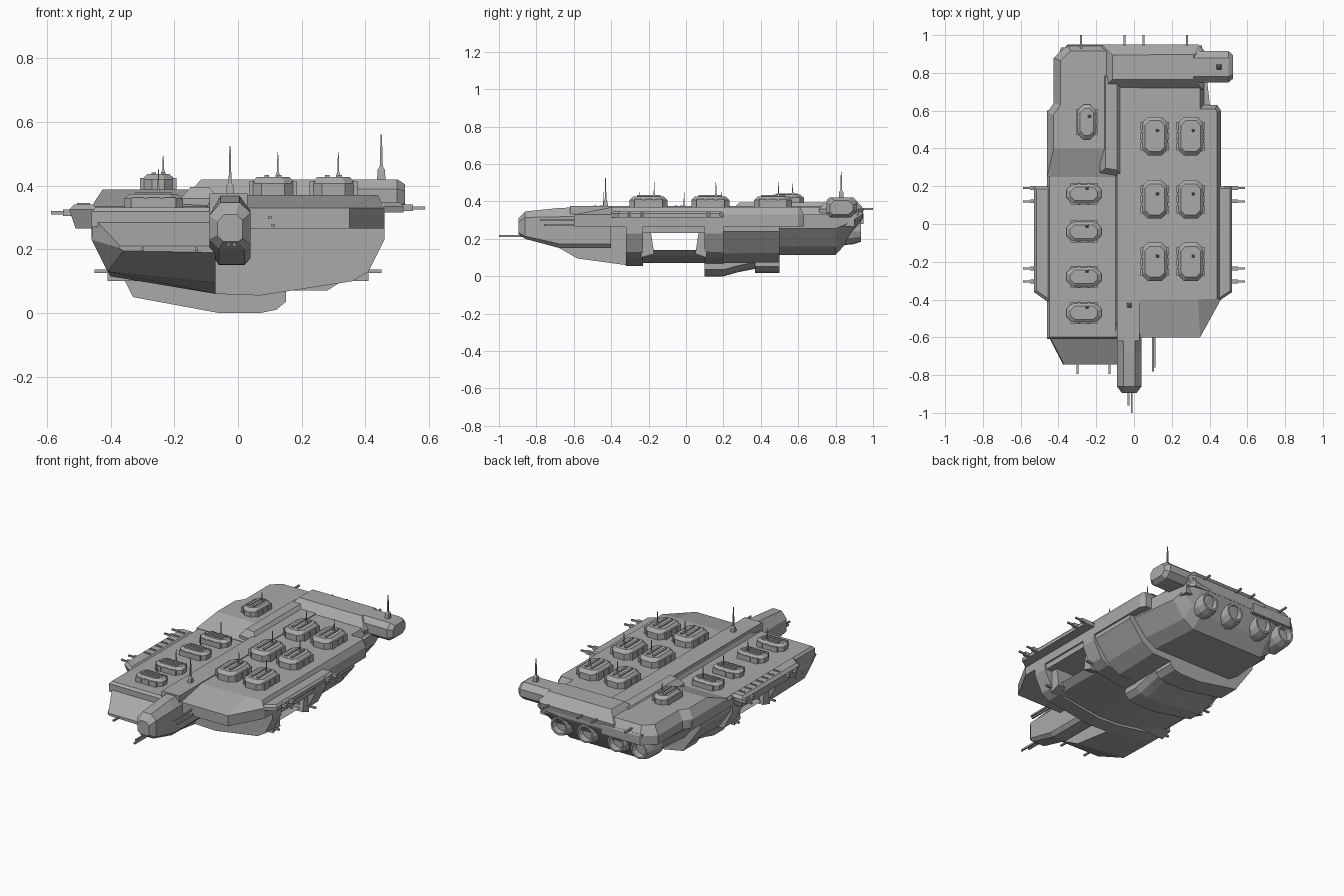
import bpy, bmesh, math
from mathutils import Vector

grey = bpy.data.materials.new("hull_grey")
grey.diffuse_color = (0.4, 0.4, 0.4, 1)


def loft(name, rings):
    """Skin matching rings of 3D points and cap both ends."""
    bm = bmesh.new()
    vs = [[bm.verts.new(p) for p in r] for r in rings]
    n = len(rings[0])
    for a, b in zip(vs, vs[1:]):
        for i in range(n):
            j = (i + 1) % n
            bm.faces.new((a[i], a[j], b[j], b[i]))
    bm.faces.new(vs[0])
    bm.faces.new(vs[-1])
    bmesh.ops.recalc_face_normals(bm, faces=bm.faces)
    me = bpy.data.meshes.new(name)
    bm.to_mesh(me)
    bm.free()
    me.materials.append(grey)
    ob = bpy.data.objects.new(name, me)
    bpy.context.collection.objects.link(ob)
    return ob


def along_y(name, *sections):
    """Loft of (y, [(x, z)...]) cross-sections."""
    return loft(name, [[(x, y, z) for x, z in s] for y, s in sections])


def box(name, x0, x1, y0, y1, z0, z1):
    q = [(x0, z0), (x1, z0), (x1, z1), (x0, z1)]
    return along_y(name, (y0, q), (y1, q))


def inset(pts, d):
    """Mitred inward offset of a counter-clockwise outline."""
    out = []
    for i, p in enumerate(pts):
        p = Vector(p)
        e1 = (p - Vector(pts[i - 1])).normalized()
        e2 = (Vector(pts[(i + 1) % len(pts)]) - p).normalized()
        n1, n2 = Vector((-e1.y, e1.x)), Vector((-e2.y, e2.x))
        out.append(p + (n1 + n2) * d / (1 + n1.dot(n2)))
    return out


def slab(name, pts, z0, z1, z2, d, ymin=-9, d0=0):
    """Deck plate with chamfered top; ymin pulls the top front edge back."""
    top = [(p[0], max(p[1], ymin), z2) for p in inset(pts, d)]
    low = [(p[0], p[1], z0) for p in inset(pts, d0)]
    return loft(name, [low, [(x, y, z1) for x, y in pts], top])


def octagon(cx, cy, w, l, c):
    a, b = w / 2, l / 2
    return [(cx + x, cy + y) for x, y in ((-a + c, -b), (a - c, -b), (a, -b + c), (a, b - c),
                                          (a - c, b), (-a + c, b), (-a, b - c), (-a, -b + c))]


def antenna(name, x, y, z0, zb, z1, r=0.011):
    steps = ((z0, r), (zb - 0.01, r * 0.8), (zb, r * 0.35), (z1, r * 0.15))
    loft(name, [[(x - s, y - s, z), (x + s, y - s, z), (x + s, y + s, z), (x - s, y + s, z)]
                for z, s in steps])


# decks
slab("starboard_deck", [(-0.1, -0.6), (0.35, -0.6), (0.46, -0.4), (0.46, 0.6), (0.44, 0.63),
                        (0.37, 0.63), (0.37, 0.9), (-0.1, 0.9)], 0.265, 0.33, 0.37, 0.02, -0.4)
slab("port_deck", [(-0.46, -0.61), (-0.08, -0.61), (-0.08, 0.6), (-0.46, 0.6)],
     0.27, 0.318, 0.332, 0.012)
slab("port_aft_deck", [(-0.46, 0.25), (-0.08, 0.25), (-0.08, 0.95), (-0.35, 0.95), (-0.425, 0.88),
                       (-0.425, 0.64), (-0.46, 0.59)], 0.28, 0.335, 0.388, 0.035, 0.4)
slab("stern_ridge", [(-0.17, 0.71), (0.37, 0.71), (0.37, 0.92), (0.34, 0.95), (-0.17, 0.95)],
     0.30, 0.36, 0.42, 0.055, d0=0.01)
slab("spine_wall", [(-0.18, 0.27), (-0.06, 0.25), (-0.06, 0.78), (-0.18, 0.82)],
     0.33, 0.36, 0.395, 0.03)
box("centre_runway", -0.09, 0.03, -0.62, 0.74, 0.3, 0.375)

# stern outrigger bar
bar = [(0.75, 0.335), (0.77, 0.315), (0.88, 0.315), (0.915, 0.345),
       (0.915, 0.39), (0.88, 0.42), (0.78, 0.42), (0.75, 0.39)]
loft("stern_outrigger", [[(0.3, y, z) for y, z in bar], [(0.5, y, z) for y, z in bar],
                         [(0.525, 0.83 + (y - 0.83) * 0.75, 0.367 + (z - 0.367) * 0.7) for y, z in bar]])

# prow
def prow_ring(z0, z1, k=1.0):
    pts = ((-0.035, 1), (-0.015, 1), (0.065, 0.78), (0.065, 0.1), (0.045, 0),
           (-0.035, 0), (-0.065, 0.2), (-0.065, 0.72))
    pts = ((-0.03, 1), (0.03, 1)) + pts[2:]
    return [(-0.025 + x * k, z0 + t * (z1 - z0)) for x, t in pts]

along_y("prow", (-0.895, prow_ring(0.225, 0.31, 0.6)), (-0.86, prow_ring(0.2, 0.347)),
        (-0.68, prow_ring(0.152, 0.365)), (-0.4, prow_ring(0.15, 0.375)))

# port bow jaw
along_y("port_bow_hull",
        (-0.745, [(-0.37, 0.21), (-0.375, 0.205), (-0.36, 0.195), (-0.07, 0.19), (-0.07, 0.21)]),
        (-0.58, [(-0.455, 0.3), (-0.46, 0.23), (-0.41, 0.13), (-0.07, 0.095), (-0.07, 0.3)]),
        (-0.32, [(-0.46, 0.3), (-0.46, 0.23), (-0.40, 0.115), (-0.07, 0.06), (-0.07, 0.3)]))

# ribs and open cross bay between them
RIB = [(-0.46, 0.33), (-0.46, 0.23), (-0.40, 0.115), (-0.07, 0.06), (0.07, 0.055),
       (0.36, 0.1), (0.41, 0.13), (0.46, 0.23), (0.46, 0.33)]
for name, y0, y1 in (("front_rib", -0.32, -0.23), ("rear_rib", 0.1, 0.2)):
    along_y(name, (y0, RIB), (y1, RIB))
floor = [(-0.4, 0.14), (-0.38, 0.125), (-0.07, 0.075), (0.07, 0.07), (0.35, 0.11), (0.39, 0.14)]
along_y("bay_floor", (-0.24, floor), (0.11, floor))
box("bay_ceiling", -0.45, 0.45, -0.24, 0.11, 0.232, 0.33)
for name, y, a, b in (("bay_front_wall", -0.24, -0.17, -0.19), ("bay_rear_wall", 0.11, 0.05, 0.07)):
    loft(name, [[(x, y, 0.1), (x, a, 0.12), (x, b, 0.25), (x, y, 0.25)] for x in (-0.41, 0.41)])

# aft hull and sloped stern
def aft(k, z0, z1=0.33):
    pts = ((-0.45, 1), (-0.45, 0.65), (-0.37, 0.2), (-0.3, 0), (0.28, 0), (0.36, 0.2), (0.45, 0.65), (0.45, 1))
    return [(x * k, z0 + t * (z1 - z0)) for x, t in pts]

along_y("aft_hull", (0.2, aft(1, 0.07)), (0.5, aft(1, 0.075)))
along_y("stern_hull", (0.48, aft(0.93, 0.115)), (0.8, aft(0.85, 0.115)),
        (0.87, aft(0.82, 0.19, 0.335)), (0.945, aft(0.8, 0.31, 0.345)))

# keel
def keel(z):
    return [(-0.37, 0.13), (-0.33, 0.05 + z), (-0.06, z), (0.07, z), (0.12, 0.01 + z),
            (0.15, 0.035 + z), (0.15, 0.13)]

along_y("keel", (0.1, keel(0)), (0.2, keel(0)), (0.28, keel(0.022)), (0.37, keel(0.04)))
along_y("keel_aft_block", (0.37, keel(0.018)), (0.5, keel(0.018)))

# side sponsons
slab("port_sponson", [(-0.53, -0.36), (-0.46, -0.41), (-0.44, -0.41), (-0.44, 0.2), (-0.53, 0.2)],
     0.265, 0.325, 0.34, 0.015, d0=0.02)
slab("starboard_sponson", [(0.44, -0.4), (0.46, -0.4), (0.52, -0.36), (0.52, 0.2), (0.44, 0.2)],
     0.315, 0.335, 0.348, 0.012)
for i in range(7):
    box("port_slot", -0.505, -0.465, 0.135 - i * 0.056, 0.145 - i * 0.056, 0.338, 0.345)

# engines
for i, x in enumerate((0.22, 0.04, -0.17, -0.33)):
    def circle(y, r):
        return [(x + r * math.cos(a * math.pi / 6), y, 0.24 + r * math.sin(a * math.pi / 6)) for a in range(12)]
    loft("engine", [circle(0.8, 0.075), circle(0.89, 0.07), circle(0.935, 0.056),
                    circle(0.935, 0.045), circle(0.9, 0.04)])

# turrets
def turret(cx, cy, z, w, l, h, sideways, mast):
    def rect(a, b, c, d):
        if sideways:
            a, b, c, d = c, d, a, b
        return cx + a, cx + b, cy + c, cy + d
    dims = (l, w) if sideways else (w, l)
    slab("turret_base", octagon(cx, cy, dims[0] * 0.95, dims[1] * 0.97, 0.035),
         z - 0.01, z + h * 0.65, z + h, 0.02)
    for s in (-1, 1):
        for t in (-0.26, 0.0, 0.26):
            e = s * w / 2
            box("turret_clamp", *rect(min(e, e * 0.78), max(e, e * 0.78), t * l - 0.02, t * l + 0.02),
                z, z + h * 0.75)
        box("turret_rail", *rect(s * w * 0.13 - 0.007, s * w * 0.13 + 0.007, -l * 0.3, l * 0.3),
            z + h * 0.9, z + h * 1.12)
    antenna("turret_mast", cx + 0.015, cy + 0.03, z + h, z + h * 1.3, mast, 0.008)

for x in (0.11, 0.3):
    for y in (0.465, 0.13, -0.2):
        turret(x, y, 0.37, 0.15, 0.21, 0.057, False, 0.505)
for y in (0.16, -0.04, -0.28, -0.47):
    turret(-0.265, y, 0.332, 0.115, 0.195, 0.042, True, 0.45)
turret(-0.25, 0.54, 0.386, 0.115, 0.19, 0.05, False, 0.495)

# masts
antenna("stern_mast", 0.45, 0.83, 0.41, 0.46, 0.56, 0.014)
antenna("bow_mast", -0.025, -0.43, 0.37, 0.41, 0.525, 0.013)

# side guns
for s in (-1, 1):
    for y in (0.19, 0.12, -0.235, -0.305):
        z = 0.315 if s < 0 else 0.33
        for x0, x1, r in ((0.48, 0.55, 0.01), (0.55, 0.588, 0.005)):
            box("side_gun", min(s * x0, s * x1), max(s * x0, s * x1), y - r, y + r, z - r, z + r)
        if y in (0.12, -0.235):
            box("lower_gun", *sorted((s * 0.37, s * 0.45)), y - 0.006, y + 0.006, 0.126, 0.136)

# prongs fore and aft
for x, y0, y1, z in ((-0.28, 0.92, 1.0, 0.36), (-0.05, 0.92, 1.0, 0.36), (0.05, 0.92, 1.0, 0.36),
                     (0.28, 0.92, 1.0, 0.36), (-0.3, -0.795, -0.72, 0.2), (-0.13, -0.795, -0.72, 0.2),
                     (-0.03, -0.96, -0.85, 0.215), (-0.012, -1.0, -0.85, 0.215),
                     (0.1, -0.78, -0.58, 0.3), (0.11, -0.76, -0.58, 0.275)):
    box("prong", x - 0.005, x + 0.005, y0, y1, z - 0.005, z + 0.005)
